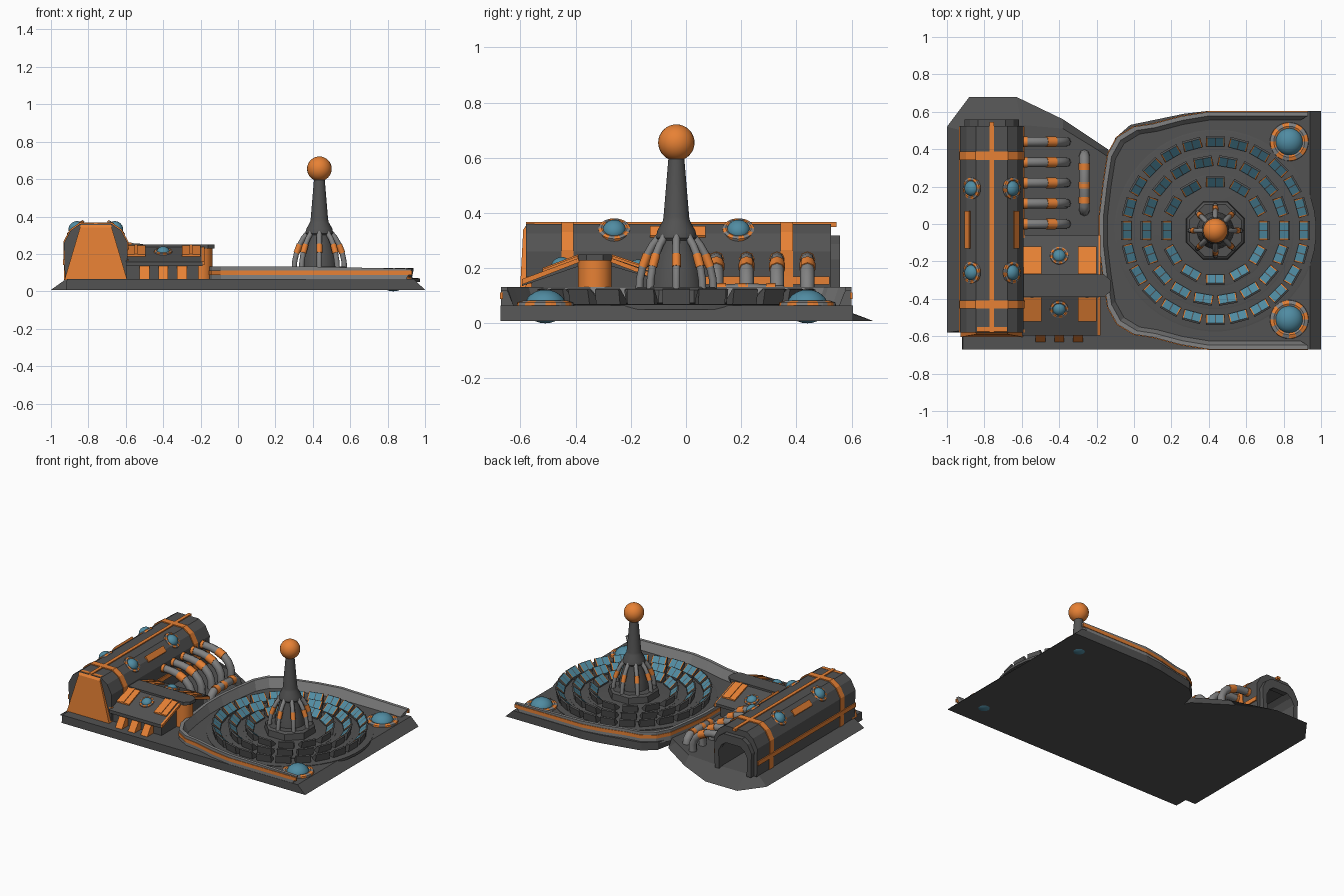
import bpy, bmesh
from math import pi, sin, cos, radians, atan2
from mathutils import Vector, Matrix

if "Cube" in bpy.data.objects:
    bpy.data.objects.remove(bpy.data.objects["Cube"])


def material(name, rgb):
    m = bpy.data.materials.new(name)
    m.diffuse_color = (*rgb, 1)
    m.use_nodes = True
    m.node_tree.nodes["Principled BSDF"].inputs["Base Color"].default_value = m.diffuse_color
    return m


ORANGE = material("orange", (0.80, 0.22, 0.035))
BLUE = material("blue", (0.08, 0.26, 0.36))
DARK = material("dark_grey", (0.085, 0.085, 0.085))
GREY = material("mid_grey", (0.22, 0.22, 0.22))


def add(name, bm, mats, smooth=False):
    bmesh.ops.recalc_face_normals(bm, faces=bm.faces)
    me = bpy.data.meshes.new(name)
    bm.to_mesh(me)
    bm.free()
    for m in mats:
        me.materials.append(m)
    if smooth:
        me.shade_smooth()
        me.set_sharp_from_angle(angle=radians(35))
    ob = bpy.data.objects.new(name, me)
    bpy.context.collection.objects.link(ob)
    return ob


def loft(name, loops, mats, smooth=False, pick=None, capped=True):
    """Skin a list of closed loops; pick(section, side) gives the material slot."""
    bm = bmesh.new()
    rows = [[bm.verts.new(p) for p in lp] for lp in loops]
    n = len(rows[0])
    for s, (a, b) in enumerate(zip(rows, rows[1:])):
        for i in range(n):
            j = (i + 1) % n
            f = bm.faces.new((a[i], a[j], b[j], b[i]))
            if pick:
                f.material_index = pick(s, i)
    if capped:
        bm.faces.new(rows[0])
        bm.faces.new(rows[-1])
    return add(name, bm, mats, smooth)


def prism_x(name, yz, x0, x1, mat):
    return loft(name, [[(x, y, z) for y, z in yz] for x in (x0, x1)], [mat])


def prism_y(name, xz, y0, y1, mat):
    return loft(name, [[(x, y, z) for x, z in xz] for y in (y0, y1)], [mat])


def box(name, x0, x1, y0, y1, z0, z1, mat):
    return prism_y(name, [(x0, z0), (x1, z0), (x1, z1), (x0, z1)], y0, y1, mat)


def lathe(name, rz, cx, cy, mat, n=24):
    loops = [[(cx + r * cos(2 * pi * (k + .5) / n), cy + r * sin(2 * pi * (k + .5) / n), z)
              for k in range(n)] for r, z in rz]
    return loft(name, loops, [mat], True)


def tube(name, pts, r, mat):
    cu = bpy.data.curves.new(name, 'CURVE')
    cu.dimensions = '3D'
    cu.bevel_depth, cu.bevel_resolution, cu.use_fill_caps = r, 2, True
    sp = cu.splines.new('POLY')
    sp.points.add(len(pts) - 1)
    for p, q in zip(sp.points, pts):
        p.co = (*q, 1)
        p.radius = 1
    sp.use_smooth = True
    cu.materials.append(mat)
    ob = bpy.data.objects.new(name, cu)
    bpy.context.collection.objects.link(ob)


def dome(name, loc, r, h, normal=(0, 0, 1)):
    """Blue flattened ball in a ring of alternating orange and grey blocks."""
    M = Matrix.Translation(loc) @ Vector((0, 0, 1)).rotation_difference(Vector(normal)).to_matrix().to_4x4()
    bm = bmesh.new()
    bmesh.ops.create_uvsphere(bm, u_segments=20, v_segments=12, radius=r)
    bmesh.ops.scale(bm, vec=(1, 1, h / r), verts=bm.verts)
    add(name, bm, [BLUE], True).matrix_world = M
    sec = [(.92, -.1), (1.4, -.1), (1.36, .2), (1.1, .28), (.92, .2)]
    loops = [[(r * a * cos(k * pi / 16), r * a * sin(k * pi / 16), r * z) for a, z in sec] for k in range(33)]
    loft(name + "_ring", loops, [ORANGE, GREY], False, lambda s, i: (s // 2) % 2, False).matrix_world = M


# ---- ground slab with sloped skirts: (bottom x, y, top x, y)
slab = [(-.92, -.672, -.915, -.672), (-.92, -.58, -.915, -.58), (-1, -.58, -.92, -.57), (-1, .52, -.92, .5),
        (-.88, .68, -.84, .53), (-.63, .68, -.6, .53), (-.38, .56, -.38, .51), (-.14, .4, -.2, .4),
        (-.12, .36, -.14, .36), (-.1, .46, -.1, .46), (-.02, .53, -.02, .53), (.27, .59, .27, .59),
        (.4, .605, .4, .605), (1, .605, .94, .605), (1, -.672, .94, -.672)]
loft("base_slab", [[(a, b, .008) for a, b, c, d in slab], [(c, d, .065) for a, b, c, d in slab]], [DARK])

# ---- arena rim, mirrored about the arena centre line
CX, CY = .435, -.035
half = [(.93, .635), (.4, .635), (.25, .61), (.1, .57), (0, .555), (-.09, .5), (-.14, .41), (-.165, .25), (-.185, .08)]
path = half + [(x, -y) for x, y in reversed(half)]


def rim(name, section, mat):
    loops = []
    for i, (x, y) in enumerate(path):
        end = i in (0, len(path) - 1)
        loops.append([((x - (.04 if end and z < .08 else 0)) if end else CX + (x - CX) * s, CY + y * s,
                       z - (.012 if end and z > .12 else 0)) for s, z in section])
    loft(name, loops, [mat])


rim("arena_rim", [(1, .05), (1, .132), (.965, .132), (.93, .066), (.93, .05)], GREY)
rim("arena_rim_stripe", [(.99, .088), (1.006, .088), (1.006, .112), (.99, .112)], ORANGE)

# ---- arena floor terraces and seat rings
for i, r in enumerate((.54, .42, .3)):
    lathe(f"floor_terrace_{i}", [(r, .05), (r, .068 + .003 * i), (r - .01, .07 + .003 * i)], CX, CY, DARK, 48)
prof = [(-.026, .07), (.02, .07), (.03, .122), (.02, .126), (-.026, .086)]
seat = loft("seat", [[(x, y, z) for x, z in prof] for y in (-.05, -.043, -.003, .003, .043, .05)],
            [DARK, BLUE, ORANGE], False,
            lambda s, i: (1 if s in (1, 3) else 2 if s != 2 else 0) if i == 3 else 0)
first = True
for r, n in ((.475, 24), (.37, 18), (.26, 12)):
    for k in range(n):
        a = 2 * pi * k / n
        ob = seat if first else bpy.data.objects.new("seat", seat.data)
        if not first:
            bpy.context.collection.objects.link(ob)
        first = False
        ob.location = (CX + r * cos(a), CY + r * sin(a), 0)
        ob.rotation_euler[2] = a

# ---- central tower
lathe("tower_plinth", [(.17, .06), (.165, .12), (.15, .132)], CX, CY, DARK, 8)
lathe("tower_column", [(.1, .12), (.09, .2), (.07, .27), (.066, .3), (.074, .31), (.07, .335), (.05, .37),
                       (.047, .385), (.028, .61)], CX, CY, DARK)
bm = bmesh.new()
bmesh.ops.create_uvsphere(bm, u_segments=24, v_segments=16, radius=.066)
add("tower_ball", bm, [ORANGE], True).location = (CX, CY, .655)
leg = [(.06, .315), (.085, .285), (.105, .25), (.122, .205), (.132, .16), (.134, .12)]
for k in range(8):
    a = k * pi / 4
    pts = [(CX + r * cos(a), CY + r * sin(a), z) for r, z in leg]
    tube("tower_leg", pts, .014, GREY)
    tube("tower_leg_band", pts[2:4], .0165, ORANGE)

# ---- corner domes
for y in (-.51, .44):
    dome("corner_dome", (.83, y, .061), .075, .061)

# ---- hangar tunnel
HX = -.76
arc = [(.165, .06), (.17, .26), (.135, .325), (.085, .36)]
arc = arc + [(-x, z) for x, z in reversed(arc)]


def arch(name, outer, inner, y0, y1, mat):
    def at(s):
        return [(HX + x * s, .06 + (z - .06) * s) for x, z in arc]
    prism_y(name, at(outer) + at(inner)[::-1], y0, y1, mat)


arch("hangar_shell", 1, .68, -.58, .525, DARK)
arch("hangar_collar", .86, .66, .52, .558, DARK)
for y in (-.43, .365):
    arch("hangar_band", 1.025, .95, y - .022, y + .022, ORANGE)
loft("hangar_front_plate", [[(HX - w, y, z), (HX + w, y, z), (HX + w, -.55, z), (HX - w, -.55, z)]
     for w, y, z in ((.168, -.605, .06), (.085, -.59, .34), (.08, -.575, .362))], [ORANGE])
box("hangar_ridge", HX - .012, HX + .012, -.58, .545, .35, .367, ORANGE)
for s in (-1, 1):
    xs = sorted((HX + s * .15, HX + s * .175))
    box("hangar_side_strip", *xs, -.58, .52, .14, .17, ORANGE)
    for y in (-.26, .19):
        dome("hangar_dome", (HX + s * .107, y, .337), .042, .036, (s * .65, 0, .76))
    prism_y("hangar_slot", [(HX + s * x, z) for x, z in ((.112, .335), (.137, .3), (.147, .318), (.122, .352))],
            -.13, .07, ORANGE)

# ---- pipes from hangar to ground
drop = [(-.62, .232), (-.57, .232), (-.52, .228), (-.47, .217), (-.42, .194), (-.385, .16), (-.365, .12), (-.362, .05)]
for k in range(5):
    pts = [(x, k * .11, z) for x, z in drop]
    tube("coolant_pipe", pts, .026, GREY)
    for a, b in ((0, 2), (3, 5)):
        tube("coolant_pipe_band", pts[a:b], .029, ORANGE)
hp = [(.07, .06), (.075, .09), (.1, .112), (.22, .118), (.34, .112), (.365, .09), (.37, .06)]
tube("ground_pipe", [(-.265, y, z) for y, z in hp], .028, GREY)
for y in (.11, .19, .29):
    tube("ground_pipe_band", [(-.265, y, .114), (-.265, y + .035, .115)], .031, ORANGE)

# ---- middle building with pitched roof
prism_x("annex_walls", [(-.56, .06), (-.56, .16), (-.38, .22), (-.28, .22), (-.09, .16), (-.09, .06)], -.6, -.21, DARK)
prism_x("annex_roof", [(-.595, .135), (-.595, .158), (-.38, .24), (-.28, .24), (-.06, .165), (-.06, .145),
                       (-.28, .21), (-.38, .21)], -.6, -.19, DARK)
loft("annex_ridge_cap", [[(-.6, -.39, z), (-.16, -.39, z), (-.125, -.36, z), (-.125, -.3, z), (-.16, -.27, z),
                          (-.6, -.27, z)] for z in (.228, .25)], [DARK])
lathe("annex_end_column", [(.062, .05), (.062, .232)], -.198, -.33, ORANGE, 16)


def roof(y):
    return .24 - (.082 / .215 * (-.38 - y) if y < -.38 else .075 / .22 * (y + .28))


for y0, y1, n in ((-.52, -.392, (0, -.356, .934)), (-.268, -.12, (0, .323, .946))):
    for x in (-.545, -.25):
        prism_x("roof_panel", [(y0, roof(y0) - .01), (y0, roof(y0) + .009), (y1, roof(y1) + .009),
                               (y1, roof(y1) - .01)], x - .05, x + .05, ORANGE)
        prism_x("roof_panel_rib", [(y0, roof(y0)), (y0, roof(y0) + .014), (y1, roof(y1) + .014),
                                   (y1, roof(y1))], x - .008, x + .008, ORANGE)
    ym = -.455 if y0 < -.4 else -.17
    dome("roof_dome", (-.4, ym, roof(ym)), .035, .028, n)

# ---- slanted orange buttresses on the front wall and gable trims
for x in (-.5, -.4, -.3):
    prism_x("front_buttress", [(-.635, .06), (-.575, .145), (-.55, .145), (-.55, .06)], x - .026, x + .026, ORANGE)
for y0, y1 in ((-.595, -.385), (-.06, -.275)):
    prism_x("gable_trim", [(y0, .14), (y0, .16), (y1, .238), (y1, .222)], -.195, -.18, ORANGE)
